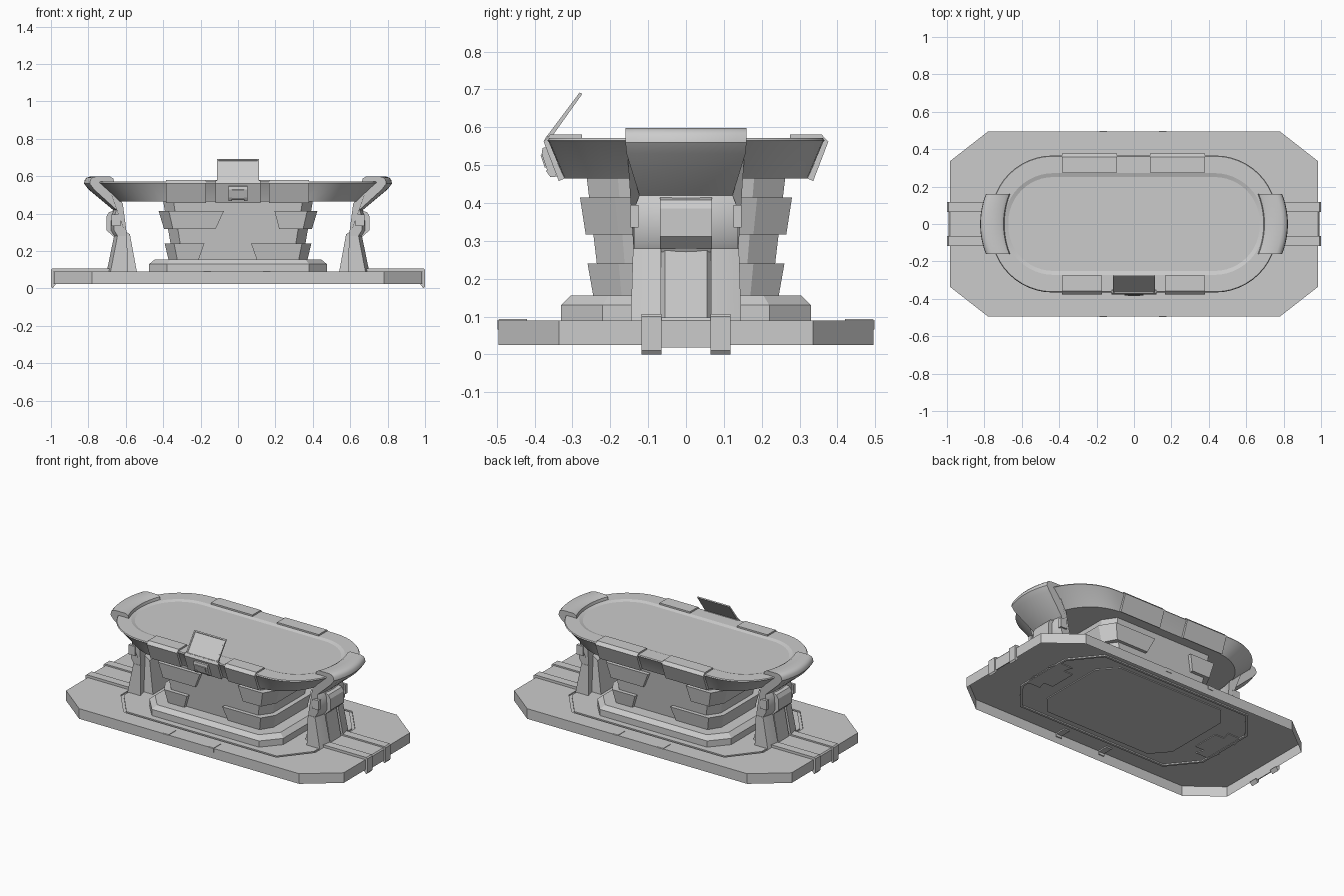
import bpy, bmesh, math
from mathutils import Vector

if "Cube" in bpy.data.objects:
    bpy.data.objects.remove(bpy.data.objects["Cube"])


def loft(name, rings, smooth=0, caps=(True, True)):
    """Skin matching closed rings, cap chosen ends; smooth is an angle in degrees."""
    bm = bmesh.new()
    vr = [[bm.verts.new(p) for p in r] for r in rings]
    n = len(rings[0])
    for a, b in zip(vr, vr[1:]):
        for i in range(n):
            bm.faces.new((a[i], a[(i + 1) % n], b[(i + 1) % n], b[i]))
    for cap, ring in zip(caps, (vr[0], vr[-1])):
        if cap:
            bm.faces.new(ring)
    bmesh.ops.recalc_face_normals(bm, faces=bm.faces)
    me = bpy.data.meshes.new(name)
    bm.to_mesh(me)
    bm.free()
    ob = bpy.data.objects.new(name, me)
    bpy.context.collection.objects.link(ob)
    if smooth:
        bpy.ops.object.select_all(action='DESELECT')
        bpy.context.view_layer.objects.active = ob
        ob.select_set(True)
        bpy.ops.object.shade_smooth_by_angle(angle=math.radians(smooth))
    return ob


def twin(ob):
    """Copy turned half a turn about z for the opposite side."""
    c = ob.copy()
    c.name = ob.name + "_opposite"
    c.rotation_euler.z = math.pi
    bpy.context.collection.objects.link(c)


def octagon(hx, hy, cx, cy, z):
    q = [(hx, -cy), (hx, cy), (cx, hy), (-cx, hy)]
    return [Vector((x * s, y * s, z)) for s in (1, -1) for x, y in q]


def rounded(hx, hy, r, z, n=12):
    pts = []
    for k, (sx, sy) in enumerate(((1, 1), (-1, 1), (-1, -1), (1, -1))):
        for i in range(n + 1):
            a = (k + i / n) * math.pi / 2
            pts.append(Vector((sx * (hx - r) + r * math.cos(a),
                               sy * (hy - r) + r * math.sin(a), z)))
    return pts


def sweep(name, profile, k=0.0, n=1, smooth=0):
    """Profile of (x, z, y0, y1), spanned in y and bowed by k*y^2."""
    rings = []
    for t in range(n + 1):
        ring = []
        for x, z, y0, y1 in profile:
            y = y0 + (y1 - y0) * t / n
            ring.append(Vector((x - k * y * y, y, z)))
        rings.append(ring)
    return loft(name, rings, smooth)


def slab_xz(name, pts, y0, y1):
    return sweep(name, [(x, z, y0, y1) for x, z in pts])


def slab_yz(name, pts, x0, x1):
    return loft(name, [[Vector((x, y, z)) for y, z in pts] for x in (x0, x1)])


def box(name, x0, x1, y0, y1, z0, z1):
    return slab_xz(name, [(x0, z0), (x1, z0), (x1, z1), (x0, z1)], y0, y1)


# Base: hollow shell, open underneath, with a groove around the plinth
outer, hole = (.985, .495, .78, .335), (.468, .324, .375, .216)
g0, g1 = (.69, .385, .54, .2), (.675, .37, .533, .193)
loft("base_shell", [octagon(*s, z) for s, z in (
    (outer, .025), (outer, .09), (g0, .09), (g0, .082), (g1, .082), (g1, .09), (hole, .09))],
    caps=(False, False))

# Stepped plinth and tapered column core
loft("plinth", [octagon(.475, .33, .38, .22, .084), octagon(.475, .33, .38, .22, .13),
                octagon(.445, .305, .36, .205, .155), octagon(.34, .22, .285, .15, .155)],
     caps=(True, False))
loft("column_core", [octagon(.345, .225, .295, .155, .15), octagon(.4, .262, .345, .18, .466)],
     caps=(False, False))


# Staggered armour panels wrapping each column end
def end_panel(name, *levels):
    rings = []
    for front, back, hx, hy, cx, cy, z in levels:
        ring = []
        for d in (0, .045):
            path = [(front, d - hy), (cx - d / 2, d - hy), (hx - d, d / 2 - cy),
                    (hx - d, cy - d / 2), (cx - d / 2, hy - d), (back, hy - d)]
            ring += [Vector((x, y, z)) for x, y in (path[::-1] if d else path)]
        rings.append(ring)
    twin(loft(name, rings))


end_panel("lower_panel", (.10, .21, .372, .245, .325, .17, .155), (.07, .18, .392, .26, .342, .178, .24))
end_panel("upper_panel", (.22, .12, .395, .265, .348, .178, .317), (.195, .075, .425, .28, .37, .188, .415))

# Table top: flared rim, lip and shallow recess
loft("table_top", [rounded(.65, .322, .29, .465), rounded(.757, .362, .325, .56),
                   rounded(.765, .366, .33, .565), rounded(.762, .362, .328, .571),
                   rounded(.693, .272, .262, .571), rounded(.672, .251, .241, .564)], 15)

# Rim clips folded over the table edge
clip = [(-.275, .581), (-.358, .581), (-.376, .562), (-.336, .458),
        (-.318, .466), (-.355, .56), (-.275, .566)]
for x0, x1 in ((-.385, -.17), (.165, .38)):
    slab_yz("front_rim_clip", clip, x0, x1)
for x0, x1 in ((-.385, -.09), (.085, .38)):
    slab_yz("back_rim_clip", [(-y, z) for y, z in clip], x0, x1)

# Console: mount, tilted screen with inset face, control box
slab_yz("console_mount", [(-.355, .575), (-.368, .577), (-.376, .562), (-.336, .458),
                          (-.318, .466), (-.352, .56)], -.12, .12)
screen = slab_yz("console_screen", [(-.37, .573), (-.281, .692), (-.274, .688), (-.36, .567)], -.113, .113)
bm = bmesh.new()
bm.from_mesh(screen.data)
bm.normal_update()
face = max(bm.faces, key=lambda f: f.calc_area() * (f.normal.z - f.normal.y))
bmesh.ops.inset_region(bm, faces=[face], thickness=.011, depth=0)
bmesh.ops.inset_region(bm, faces=[face], thickness=.003, depth=-.003)
bm.to_mesh(screen.data)
bm.free()
slab_yz("control_box", [(-.365, .55), (-.379, .545), (-.381, .53), (-.364, .478), (-.34, .475)], -.05, .05)
slab_yz("control_pad", [(-.37, .533), (-.384, .527), (-.373, .493), (-.36, .497)], -.033, .033)
for s in (-1, 1):
    slab_yz("control_foot", [(-.36, .49), (-.37, .485), (-.358, .468), (-.34, .47)], s * .042 - .01, s * .042 + .01)

# End support: bowed upper arm with rounded cap
arm = [(.66, .27, .138), (.686, .312, .138), (.682, .39, .135), (.668, .42, .123), (.80, .53, .157),
       (.823, .56, .16), (.82, .58, .16), (.808, .593, .16), (.79, .598, .16), (.715, .598, .16),
       (.698, .588, .16), (.692, .565, .16), (.72, .54, .155), (.635, .455, .125),
       (.62, .32, .135), (.617, .27, .138)]
twin(sweep("support_arm", [(x, z, -w, w) for x, z, w in arm], 1.2, 12, 38))

# Two bowed shins with a bevelled plate between them
for s in (-1, 1):
    shin = [(.708, .085, .146), (.668, .28, .14), (.617, .28, .14), (.615, .085, .146)]
    twin(sweep("support_shin", [(x, z, s * .066, s * w) for x, z, w in shin], 1.2, 5, 25))
    y0, y1 = sorted((s * .125, s * .146))
    twin(box("support_side_tab", .628, .675, y0, y1, .335, .395))
twin(loft("support_centre_plate", [[Vector((x, y * w, z)) for x, z in (
    (b, .085), (t, .275)) for y in ((-1, 1) if z < .1 else (1, -1))]
    for b, t, w in ((.62, .62, .067), (.675, .648, .067), (.695, .66, .055))]))
twin(slab_xz("support_knee_box", [(.665, .415), (.69, .408), (.703, .385), (.703, .312),
                                  (.668, .278), (.63, .278), (.63, .415)], -.069, .069))
twin(sweep("support_inner_foot", [(.54, .085, -.09, .09), (.578, .29, -.07, .07),
                                  (.635, .325, -.065, .065), (.64, .085, -.09, .09)]))

# Rails running over the slab ends and hooking underneath
rail = [(.66, .091), (.66, .107), (.993, .107), (1, .1), (1, .01), (.992, 0),
        (.974, .022), (.986, .028), (.986, .091)]
for y0, y1 in ((-.118, -.065), (.065, .118)):
    twin(slab_xz("end_rail", rail, y0, y1))
twin(slab_xz("end_rail_cover", [(.66, .091), (.66, .098), (.985, .098), (.992, .09), (.992, .018),
                                (.986, .018), (.986, .091)], -.066, .066))

# Small clips hooked over the long slab edges
for x in (-.165, .155):
    for s in (-1, 1):
        slab_yz("edge_clip", [(s * .42, .082), (s * .42, .093), (s * .494, .093), (s * .498, .09),
                              (s * .498, .066), (s * .488, .066), (s * .488, .082)], x - .02, x + .02)
